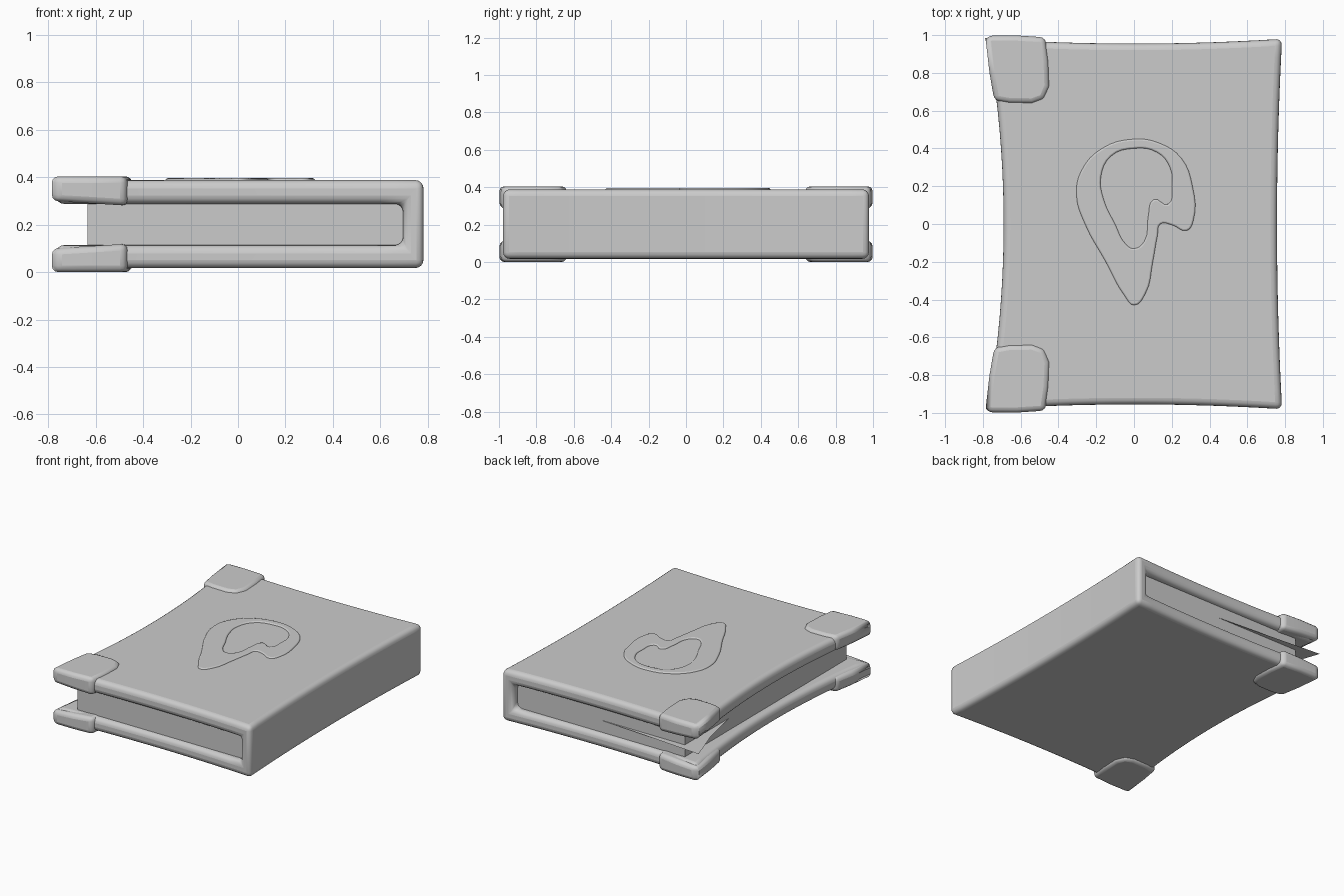
import bpy, bmesh, math

if "Cube" in bpy.data.objects:
    bpy.data.objects.remove(bpy.data.objects["Cube"])


def finish(bm, name, bevel=0.0, segments=3):
    bmesh.ops.recalc_face_normals(bm, faces=bm.faces)
    me = bpy.data.meshes.new(name)
    bm.to_mesh(me)
    bm.free()
    ob = bpy.data.objects.new(name, me)
    bpy.context.collection.objects.link(ob)
    if bevel:
        m = ob.modifiers.new("bevel", 'BEVEL')
        m.width, m.segments = bevel, segments
        m.limit_method, m.angle_limit = 'ANGLE', math.radians(40)
    bpy.ops.object.select_all(action='DESELECT')
    ob.select_set(True)
    bpy.context.view_layer.objects.active = ob
    bpy.ops.object.shade_smooth_by_angle(angle=math.radians(40))
    return ob


def prism(name, outline, low, high, bevel=0.0):
    """Upright prism; low(x) and high(x) give the bottom and top heights."""
    bm = bmesh.new()
    a = [bm.verts.new((x, y, low(x))) for x, y in outline]
    b = [bm.verts.new((x, y, high(x))) for x, y in outline]
    n = len(outline)
    bm.faces.new(a)
    bm.faces.new(b)
    for i in range(n):
        j = (i + 1) % n
        bm.faces.new((a[i], a[j], b[j], b[i]))
    return finish(bm, name, bevel)


# Cover: C-shaped section lofted along y, with edges pinched inwards
def pinch(s, v, z):
    y = v * (0.955 + 0.025 * s * s)
    left, right = -0.69 - 0.085 * v * v, 0.757 + 0.027 * v * v
    return (left + (right - left) * (s + 1) / 2, y, z)


N, M = 14, 20
steps = [i / N for i in range(N + 1)]
outer = [(-1 + 2 * t, 0.388) for t in steps]
inner = [(-1 + 1.89 * t, 0.288) for t in steps]
outer += [(s, 0.405 - z) for s, z in reversed(outer)]
inner += [(s, 0.402 - z) for s, z in reversed(inner)]
bm = bmesh.new()
rows = []
for k in range(M + 1):
    v = -1 + 2 * k / M
    rows.append([[bm.verts.new(pinch(s, v, z)) for s, z in line] for line in (outer, inner)])
count = len(outer)
for k in range(M):
    for side in (0, 1):
        p, q = rows[k][side], rows[k + 1][side]
        for i in range(count - 1):
            bm.faces.new((p[i], p[i + 1], q[i + 1], q[i]))
    for i in (0, count - 1):
        bm.faces.new((rows[k][0][i], rows[k][1][i], rows[k + 1][1][i], rows[k + 1][0][i]))
for o, n in (rows[0], rows[-1]):
    for i in range(count - 1):
        bm.faces.new((o[i], o[i + 1], n[i + 1], n[i]))
finish(bm, "cover", 0.035, 4)

# Page block
prism("pages", [(-0.635, -0.92), (0.71, -0.92), (0.71, 0.92), (-0.635, 0.92)],
      lambda x: 0.10, lambda x: 0.30)

# Loose page sticking out of the back corner
bm = bmesh.new()
bm.faces.new([bm.verts.new((x, y, 0.2)) for x, y in
              ((0.32, 0.9), (-0.3, 0.945), (-0.79, 0.985), (-0.70, 0.72), (-0.63, 0.4), (-0.5, 0.4))])
finish(bm, "loose_page")

# Corner protectors, above and below, at both ends of the open edge
corner = [(-0.77, 0.998), (-0.62, 0.998), (-0.47, 0.988), (-0.452, 0.86), (-0.447, 0.73),
          (-0.475, 0.66), (-0.54, 0.638), (-0.66, 0.64), (-0.74, 0.655), (-0.765, 0.8),
          (-0.785, 0.975)]


def inside(x):
    return 0.29 + 0.02 * max(0, (-0.46 - x) / 0.325)


for end, tag in ((1, "back"), (-1, "front")):
    outline = [(x, y * end) for x, y in corner]
    prism("upper_corner_" + tag, outline, lambda x: inside(x) - 0.01, lambda x: 0.404, 0.028)
    prism("lower_corner_" + tag, outline, lambda x: 0.0, lambda x: 0.41 - inside(x), 0.028)

# Raised ornament on the top cover: a notched drop with a hole
drop = [(0, -0.43), (0.06, -0.37), (0.1, -0.2), (0.125, -0.06), (0.14, 0.0), (0.2, -0.005),
        (0.28, -0.035), (0.315, 0.02), (0.31, 0.2), (0.25, 0.35), (0.13, 0.43), (0, 0.45),
        (-0.17, 0.4), (-0.28, 0.28), (-0.305, 0.15), (-0.26, 0), (-0.15, -0.2), (-0.05, -0.38)]
hole = [(0, -0.13), (0.055, -0.09), (0.075, 0.04), (0.105, 0.13), (0.18, 0.105), (0.2, 0.2),
        (0.19, 0.3), (0.12, 0.38), (0, 0.4), (-0.12, 0.36), (-0.175, 0.25), (-0.16, 0.13),
        (-0.1, 0.0), (-0.04, -0.11)]
cu = bpy.data.curves.new("ornament", 'CURVE')
cu.dimensions, cu.fill_mode = '2D', 'BOTH'
cu.extrude, cu.bevel_depth, cu.bevel_resolution, cu.offset = 0.002, 0.009, 2, -0.009
for pts in (drop, hole):
    sp = cu.splines.new('BEZIER')
    sp.bezier_points.add(len(pts) - 1)
    sp.use_cyclic_u, sp.resolution_u = True, 4
    for bp, (x, y) in zip(sp.bezier_points, pts):
        bp.co = (x, y, 0)
        bp.handle_left_type = bp.handle_right_type = 'AUTO'
ornament = bpy.data.objects.new("ornament", cu)
ornament.location.z = 0.385
bpy.context.collection.objects.link(ornament)
bpy.ops.object.select_all(action='DESELECT')
ornament.select_set(True)
bpy.context.view_layer.objects.active = ornament
bpy.ops.object.convert(target='MESH')
bpy.ops.object.shade_smooth_by_angle(angle=math.radians(40))
